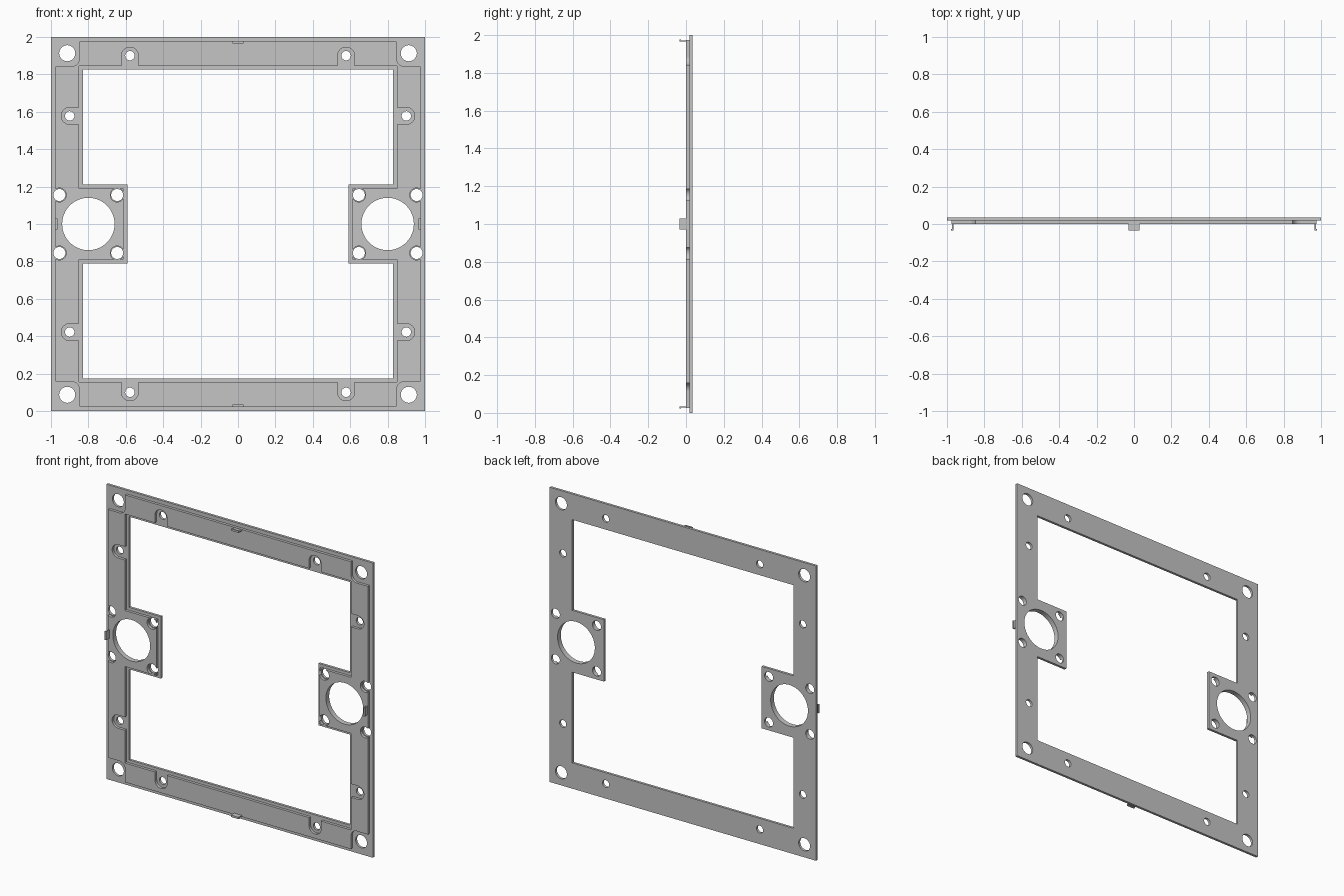
import bpy, bmesh
from math import pi, sin, cos

if "Cube" in bpy.data.objects:
    bpy.data.objects.remove(bpy.data.objects["Cube"])

gray = bpy.data.materials.new("light gray")
gray.use_nodes = True
gray.diffuse_color = (0.56, 0.56, 0.56, 1)
gray.node_tree.nodes["Principled BSDF"].inputs["Base Color"].default_value = gray.diffuse_color

BACK, STEP, FRONT, TIP = 0.035, 0.018, 0.0, -0.035
QUADS = [(sx, sz) for sx in (1, -1) for sz in (1, -1)]


def prisms(name, outlines, y0, y1):
    """Extrude closed outlines, given in x and height above centre, along y."""
    bm = bmesh.new()
    for pts in outlines:
        face = bm.faces.new([bm.verts.new((x, y0, z + 1)) for x, z in pts])
        out = bmesh.ops.extrude_face_region(bm, geom=[face])
        for v in out["geom"]:
            if isinstance(v, bmesh.types.BMVert):
                v.co.y = y1
    bmesh.ops.recalc_face_normals(bm, faces=bm.faces)
    mesh = bpy.data.meshes.new(name)
    bm.to_mesh(mesh)
    bm.free()
    mesh.materials.append(gray)
    obj = bpy.data.objects.new(name, mesh)
    bpy.context.collection.objects.link(obj)
    return obj


def arc(x, z, r, a0=0, a1=2 * pi, n=32):
    return [(x + r * cos(a0 + (a1 - a0) * i / n), z + r * sin(a0 + (a1 - a0) * i / n))
            for i in range(n + 1)]


def circle(x, z, r, n=40):
    return arc(x, z, r, n=n)[:-1]


def mirrored(pts):
    return [[(sx * x, sz * z) for x, z in pts] for sx, sz in QUADS]


def square(h):
    return [(-h, -h), (h, -h), (h, h), (-h, h)]


def opening(d):
    """Central window with a notch for each square tab, widened by d."""
    side, top, tab, half = 0.83 + d, 0.825 + d, 0.592 + d, 0.21 - d
    quarter = [(tab, half), (side, half), (side, top)]
    right = [(x, -z) for x, z in quarter[::-1]] + quarter
    return right + [(-x, -z) for x, z in right]


def cut(obj, outlines):
    """Subtract all outlines from the plate."""
    tool = prisms("cutter", outlines, -0.2, 0.2)
    mod = obj.modifiers.new("cut", "BOOLEAN")
    mod.operation, mod.solver, mod.object = "DIFFERENCE", "EXACT", tool
    mod.use_self = True
    deps = bpy.context.evaluated_depsgraph_get()
    mesh = bpy.data.meshes.new_from_object(obj.evaluated_get(deps))
    obj.modifiers.clear()
    obj.data = mesh
    bpy.data.objects.remove(tool)


# Hole layout
big_holes = [circle(s * 0.8, 0, 0.14, 64) for s in (1, -1)]
tab_holes = [(0.955, 0.155), (0.646, 0.155)]
screws = [(0.578, 0.9), (0.9, 0.578)]

# Back plate with ledge, window and through holes
holes = [opening(0)] + big_holes + mirrored(circle(0.913, 0.913, 0.043))
for x, z in tab_holes:
    holes += mirrored(circle(x, z, 0.032))
for x, z in screws:
    holes += mirrored(circle(x, z, 0.025))
back_plate = prisms("back_plate", [square(1)], STEP, BACK)
cut(back_plate, holes)

# Raised front layer with recesses around the fasteners
r = 0.045
corner = arc(0.892, 0.887, r, pi, 1.5 * pi, 10) + [(1.1, 0.842), (1.1, 1.1), (0.847, 1.1)]
top_slot = arc(*screws[0], r, 0, pi, 16) + [(0.578 - r, 0.8), (0.578 + r, 0.8)]
side_slot = arc(*screws[1], r, -pi / 2, pi / 2, 16) + [(0.8, 0.578 + r), (0.8, 0.578 - r)]
recesses = [opening(0.02)] + big_holes
for pts in (corner, top_slot, side_slot):
    recesses += mirrored(pts)
for x, z in tab_holes:
    recesses += mirrored(circle(x, z, 0.037))
front_layer = prisms("raised_layer", [square(0.975)], FRONT, STEP)
cut(front_layer, recesses)

# Hooked clips in the middle of each edge
HALF = 0.029
clip_sides = {"left": (1, 0), "right": (-1, 0), "top": (0, 1), "bottom": (0, -1)}
for side, (dx, dz) in clip_sides.items():
    for part, lo, hi, y0, y1 in (("arm", 0.965, 0.972, TIP, FRONT),
                                 ("hook", 0.972, 0.978, TIP, TIP + 0.008)):
        box = [(lo, -HALF), (hi, -HALF), (hi, HALF), (lo, HALF)]
        pts = [(a * dx - b * dz, a * dz + b * dx) for a, b in box]
        prisms(f"{side}_clip_{part}", [pts], y0, y1)
